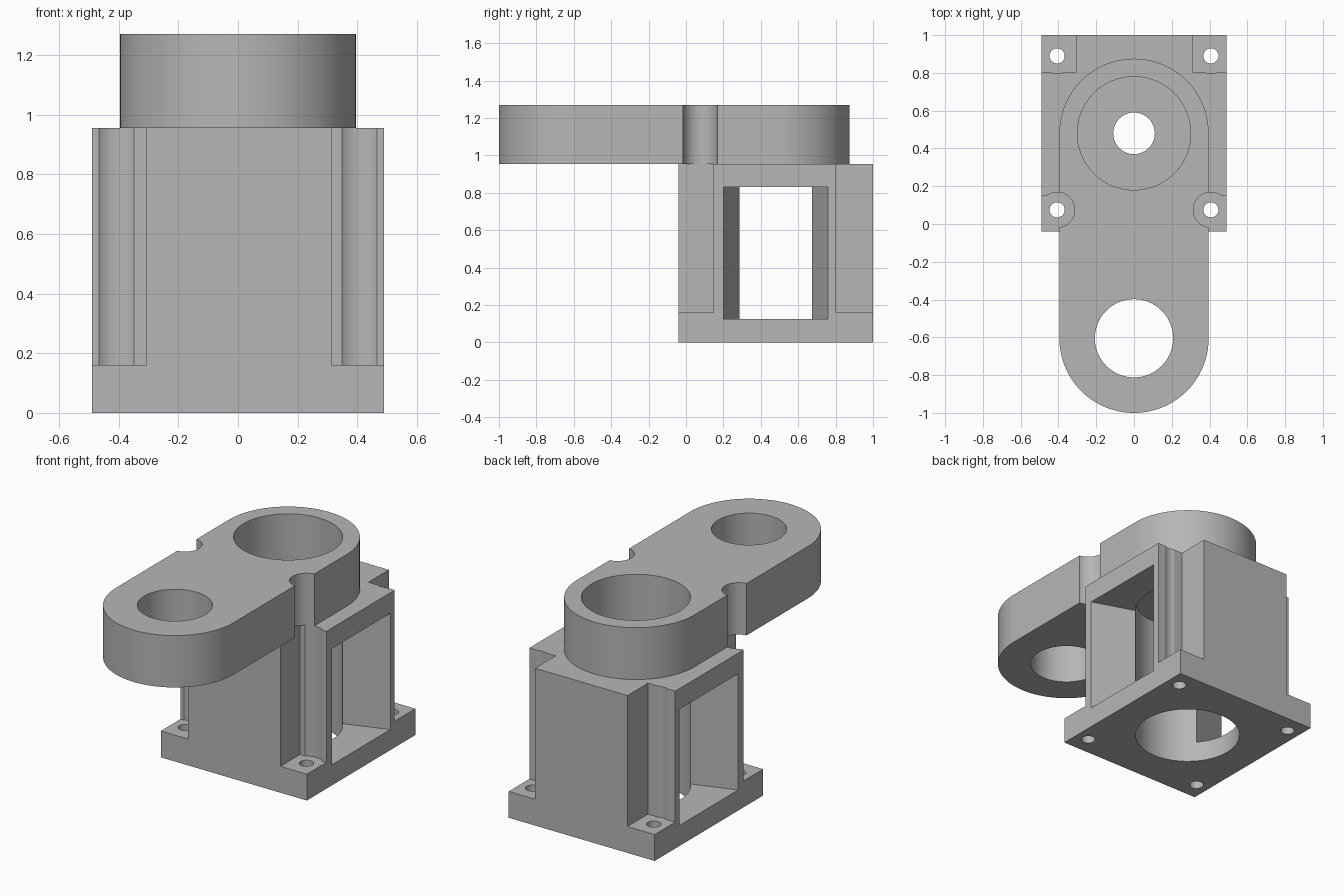
import bpy
import bmesh
from math import sin, cos, pi, radians

if "Cube" in bpy.data.objects:
    bpy.data.objects.remove(bpy.data.objects["Cube"], do_unlink=True)

grey = bpy.data.materials.new("machined grey")
grey.use_nodes = True
COLOUR = (0.47, 0.47, 0.47, 1)
grey.diffuse_color = COLOUR
grey.node_tree.nodes["Principled BSDF"].inputs["Base Color"].default_value = COLOUR

BORE_Y, EYE_Y = 0.48, -0.605
BLOCK_TOP, ARM_TOP = 0.955, 1.27
FOOT_TOP = 0.16


def arc(x, y, r, start=0, sweep=2 * pi, steps=96):
    """Points along an arc, without the end point for a full circle."""
    count = steps if sweep >= 2 * pi else steps + 1
    return [(x + r * cos(start + sweep * i / steps),
             y + r * sin(start + sweep * i / steps)) for i in range(count)]


def rect(x0, x1, y0, y1):
    return [(x0, y0), (x1, y0), (x1, y1), (x0, y1)]


def prism(name, outline, z0, z1):
    """Upright solid with the given plan outline."""
    bm = bmesh.new()
    face = bm.faces.new([bm.verts.new((x, y, z0)) for x, y in outline])
    top = bmesh.ops.extrude_face_region(bm, geom=[face])["geom"]
    verts = [v for v in top if isinstance(v, bmesh.types.BMVert)]
    bmesh.ops.translate(bm, verts=verts, vec=(0, 0, z1 - z0))
    bmesh.ops.recalc_face_normals(bm, faces=bm.faces)
    mesh = bpy.data.meshes.new(name)
    bm.to_mesh(mesh)
    bm.free()
    mesh.materials.append(grey)
    obj = bpy.data.objects.new(name, mesh)
    bpy.context.collection.objects.link(obj)
    return obj


def cut(obj, outline, z0, z1):
    """Subtract an upright solid from the object."""
    tool = prism("cutter", outline, z0, z1)
    tool.hide_render = True
    mod = obj.modifiers.new("cut", 'BOOLEAN')
    mod.operation = 'DIFFERENCE'
    mod.solver = 'EXACT'
    mod.object = tool
    bpy.context.view_layer.objects.active = obj
    bpy.ops.object.modifier_apply(modifier=mod.name)
    bpy.data.objects.remove(tool, do_unlink=True)


# Housing block with a square foot
housing = prism("housing", rect(-0.49, 0.49, -0.04, 1.0), 0, BLOCK_TOP)

# Corner notches with screw clearance and foot holes
bolts = [(side * 0.407, y) for side in (-1, 1) for y in (0.075, 0.89)]
for x, y in bolts:
    xs = (-0.6, -0.307) if x < 0 else (0.313, 0.6)
    ys = (-0.2, 0.147) if y < 0.5 else (0.803, 1.2)
    cut(housing, rect(*xs, *ys), FOOT_TOP, 1.1)
    cut(housing, arc(x, y, 0.093, steps=64), FOOT_TOP, 1.1)
    cut(housing, arc(x, y, 0.04, steps=48), -0.1, 0.3)

# Bore from below, leaving a web pierced by a small hole
cut(housing, arc(0, BORE_Y, 0.30), -0.1, 0.89)
cut(housing, arc(0, BORE_Y, 0.11), 0.8, 1.1)

# Side windows, narrowing towards the bore
half = [(0.51, -0.287), (0.51, 0.287), (0.23, 0.193)]
window = half + [(-0.23, 0.193)] + [(-x, -y) for x, y in half] + [(0.23, -0.193)]
cut(housing, [(x, y + BORE_Y) for x, y in window], 0.125, 0.83)

# Round-ended arm overhanging the front
outline = arc(0, BORE_Y, 0.395, 0, pi) + arc(0, EYE_Y, 0.395, pi, pi)
arm = prism("arm", outline, BLOCK_TOP, ARM_TOP)
cut(arm, arc(0, BORE_Y, 0.30), 0.8, 1.4)
cut(arm, arc(0, EYE_Y, 0.207), 0.8, 1.4)
for x, y in bolts:
    if y < 0.5:
        cut(arm, arc(x, y, 0.093, steps=64), 0.8, 1.4)

# Smooth curved walls, sharp edges
bpy.ops.object.select_all(action='DESELECT')
for obj in (housing, arm):
    obj.select_set(True)
bpy.context.view_layer.objects.active = arm
bpy.ops.object.shade_smooth_by_angle(angle=radians(15))
